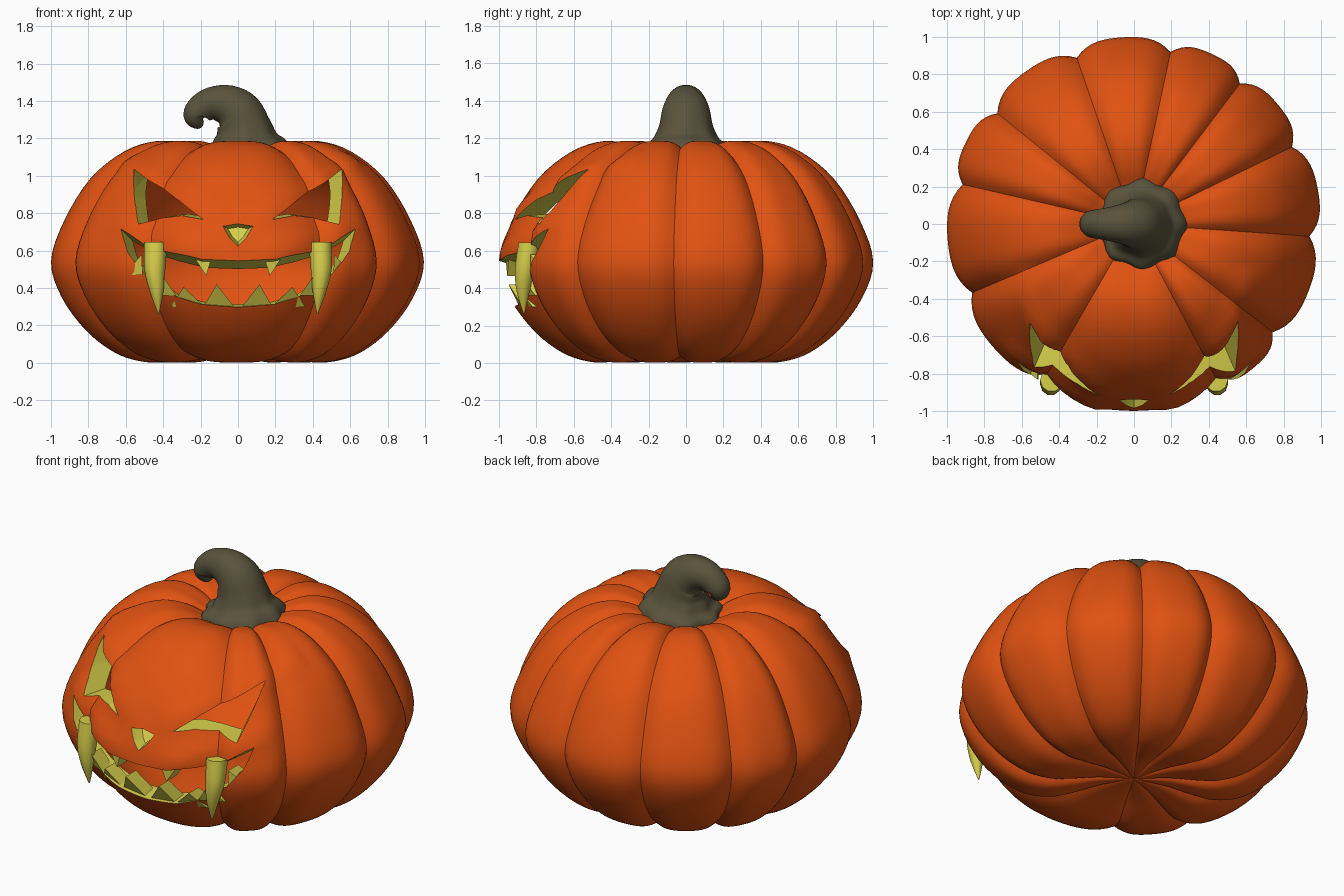
import bpy, bmesh, math
from mathutils import Vector

if "Cube" in bpy.data.objects:
    bpy.data.objects.remove(bpy.data.objects["Cube"])


def material(name, rgb):
    m = bpy.data.materials.new(name)
    m.diffuse_color = (*rgb, 1)
    m.use_nodes = True
    m.node_tree.nodes["Principled BSDF"].inputs["Base Color"].default_value = m.diffuse_color
    return m


ORANGE = material("orange_skin", (0.75, 0.085, 0.006))
YELLOW = material("yellow_flesh", (0.68, 0.62, 0.07))
BROWN = material("olive_stem", (0.10, 0.085, 0.045))


def spline(pts, steps):
    """Catmull-Rom through points of any dimension."""
    pts = [Vector(p) for p in pts]
    out = []
    for i in range(len(pts) - 1):
        a, b, c, d = pts[max(i - 1, 0)], pts[i], pts[i + 1], pts[min(i + 2, len(pts) - 1)]
        for k in range(steps):
            t = k / steps
            out.append(0.5 * (2 * b + (c - a) * t + (2 * a - 5 * b + 4 * c - d) * t * t
                              + (3 * b - a - 3 * c + d) * t ** 3))
    return out + [pts[-1]]


def loft(bm, rings):
    """Closed solid through equal-length rings, capped at both ends."""
    vs = [[bm.verts.new(p) for p in r] for r in rings]
    n = len(vs[0])
    faces = [bm.faces.new(vs[0]), bm.faces.new(vs[-1][::-1])]
    for a, b in zip(vs, vs[1:]):
        for i in range(n):
            j = (i + 1) % n
            faces.append(bm.faces.new((a[i], b[i], b[j], a[j])))
    bmesh.ops.recalc_face_normals(bm, faces=faces)
    return faces


def finish(name, bm, mat, angle=None):
    me = bpy.data.meshes.new(name)
    bm.to_mesh(me)
    bm.free()
    me.materials.append(mat)
    ob = bpy.data.objects.new(name, me)
    bpy.context.collection.objects.link(ob)
    if angle:
        smooth(ob, angle)
    return ob


def select(ob):
    bpy.ops.object.select_all(action='DESELECT')
    ob.select_set(True)
    bpy.context.view_layer.objects.active = ob


def smooth(ob, angle):
    select(ob)
    bpy.ops.object.shade_smooth_by_angle(angle=math.radians(angle))


# Pumpkin profile (radius, height) and the angles of its grooves
PROFILE = spline([(0.01, .04), (.2, .035), (.4, .006), (.52, .008), (.66, .055), (.81, .17),
                  (.94, .345), (1, .54), (.93, .76), (.79, .985), (.61, 1.13), (.44, 1.185),
                  (.3, 1.165), (.18, 1.11), (.01, 1.07)], 4)
GROOVES = [26, 53, 78, 109, 141, 167, 203, 240, 298, 322, 356]
CENTER = Vector((0, 0, .55))


def surf(x, z):
    """Depth y of the front skin at (x, z)."""
    r = .9
    for a, b in zip(PROFILE[8:46], PROFILE[9:47]):
        if a.y <= z <= b.y:
            r = a.x + (b.x - a.x) * (z - a.y) / (b.y - a.y)
            break
    return -math.sqrt(max(r * r - x * x, .04))


def ridge(p):
    """Soft swelling along the brows and the upper lip."""
    if p.y > -.25:
        return 0
    q, best = Vector((abs(p.x), p.z)), 9
    for a, b in (((.58, 1.06), (.16, .82)), ((.62, .75), (.2, .60))):
        a, b = Vector(a), Vector(b)
        t = max(0, min(1, (q - a).dot(b - a) / (b - a).length_squared))
        best = min(best, (q - a - (b - a) * t).length)
    return .022 * math.exp(-(best / .06) ** 2)


# Pumpkin shell: ribbed skin and a smooth inner wall
spokes = []
for g, h in zip(GROOVES, GROOVES[1:] + [GROOVES[0] + 360]):
    for k in range(16):
        spokes.append((math.radians(g + (h - g) * k / 16), k / 16))
outer, inner = [], []
for r, z in PROFILE:
    ring, hollow = [], []
    for ang, t in spokes:
        p = Vector((r * math.cos(ang), r * math.sin(ang), z))
        depth = .06 * min(1, r / .4) * (1 - math.sin(math.pi * t)) ** 2
        q = CENTER + (p - CENTER) * (1 - depth)
        ring.append(q + (q - CENTER).normalized() * ridge(p))
        hollow.append(CENTER + (p - CENTER) * .865)
    outer.append(ring)
    inner.append(hollow)
bm = bmesh.new()
loft(bm, outer)
bmesh.ops.reverse_faces(bm, faces=loft(bm, inner))
body = finish("pumpkin_shell", bm, ORANGE)
body.data.materials.append(YELLOW)


# Carving cutters: outline in (x, z), narrowing behind the skin
def carve(name, pts, pivot, kx, kz, depth, through):
    small = [(pivot[0] + (x - pivot[0]) * kx, pivot[1] + (z - pivot[1]) * kz) for x, z in pts]
    rings = [[(x, -1.3, z) for x, z in pts],
             [(x, surf(x, z) - .03, z) for x, z in pts],
             [(x, surf(*o) + depth, z) for (x, z), o in zip(small, pts)]]
    if through:
        rings.append([(x, -.15, z) for x, z in small])
    bm = bmesh.new()
    loft(bm, rings)
    cutter = finish(name, bm, YELLOW)
    cutter.hide_render = True
    select(body)
    mod = body.modifiers.new("carve", 'BOOLEAN')
    mod.object, mod.operation, mod.solver = cutter, 'DIFFERENCE', 'EXACT'
    mod.material_mode = 'TRANSFER'
    bpy.ops.object.modifier_apply(modifier=mod.name)
    bpy.data.objects.remove(cutter)


EYE = [(.555, 1.035), (.44, .945), (.32, .865), (.19, .765), (.31, .785), (.43, .77), (.545, .74),
       (.565, .88)]
for s in (-1, 1):
    carve("eye_cutter", [(s * x, z) for x, z in EYE], (0, .95), .85, .92, .16, True)
carve("nose_cutter", [(-.09, .735), (0, .75), (.09, .735), (.05, .665), (0, .615), (-.05, .665)],
      (0, .69), .6, .6, .07, False)
half = [(.2, .56), (.36, .6), (.5, .64), (.63, .72), (.605, .6), (.52, .48), (.44, .42), (.36, .36),
        (.2, .31)]
mouth = [(0, .555)] + half + [(0, .295)] + [(-x, z) for x, z in reversed(half)]
carve("mouth_cutter", mouth, (0, .36), .84, .72, .14, True)
smooth(body, 35)

# Small teeth: wedges set in the lips (x at base, x at tip, base z, tip z, half width)
bm = bmesh.new()
for xb, xt, zb, zt, w in ((.1, .115, .28, .42, .095), (.27, .29, .30, .405, .09),
                          (.4, .4, .36, .46, .07), (.19, .17, .58, .465, .055),
                          (.56, .515, .47, .58, .05)):
    for s in (-1, 1):
        tri = [(s * (xb - w), zb), (s * (xb + w), zb), (s * xt, zt)]
        loft(bm, [[(x, surf(x, z) + d, z) for x, z in tri] for d in (.02, .12)])
finish("small_teeth", bm, YELLOW)

# Long fangs hanging over the lower lip
bm = bmesh.new()
for s in (-1, 1):
    path = spline([(.44, -.835, .645, .062), (.445, -.86, .5, .056), (.435, -.87, .38, .036),
                   (.425, -.865, .265, .004)], 4)
    loft(bm, [[(s * (x + r * math.cos(a)), y + r * math.sin(a), z)
               for a in (math.tau * k / 10 for k in range(10))] for x, y, z, r in path])
finish("fangs", bm, YELLOW, 50)

# Curled stem with a lobed foot (x, z, radius)
path = spline([(.045, 1.08, .25), (.045, 1.15, .225), (.04, 1.195, .175), (.03, 1.26, .145),
               (0, 1.335, .13), (-.065, 1.38, .108), (-.145, 1.385, .088), (-.2, 1.355, .078),
               (-.222, 1.32, .07), (-.205, 1.287, .045), (-.185, 1.28, .012)], 4)
rings = []
for i, (x, z, r) in enumerate(path):
    a, b = path[max(i - 1, 0)], path[min(i + 1, len(path) - 1)]
    t = Vector((b.x - a.x, 0, b.y - a.y)).normalized()
    side = Vector((t.z, 0, -t.x))
    lobe = .07 * max(0, 1 - i / 14)
    rings.append([Vector((x, 0, z)) + r * (1 + lobe * math.cos(8 * q))
                  * (side * math.cos(q) + Vector((0, math.sin(q), 0)))
                  for q in (math.tau * k / 40 for k in range(40))])
bm = bmesh.new()
loft(bm, rings)
finish("stem", bm, BROWN, 60)
